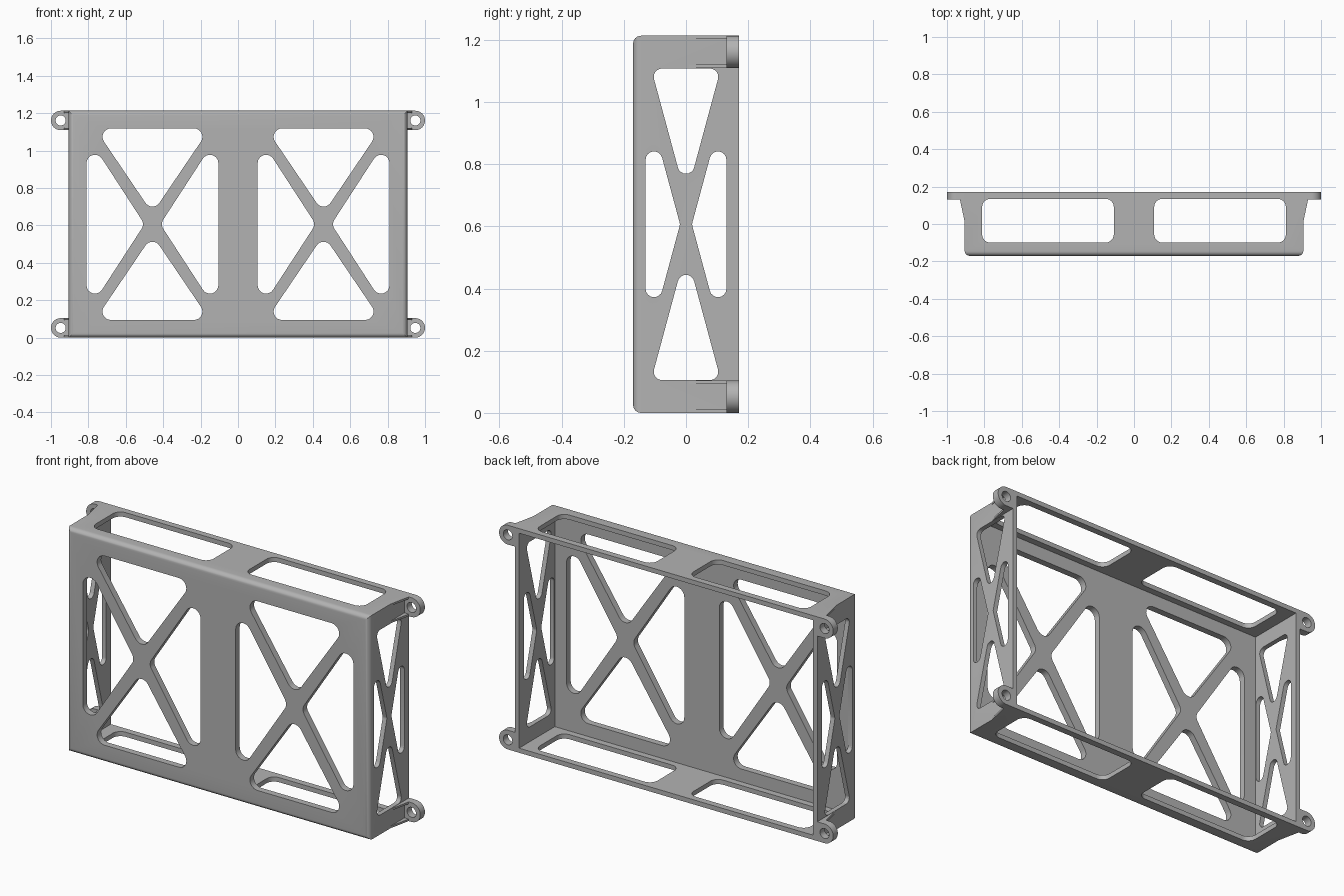
import bpy, bmesh, math
from mathutils import Vector

if "Cube" in bpy.data.objects:
    bpy.data.objects.remove(bpy.data.objects["Cube"], do_unlink=True)

W, D, H = 0.905, 0.17, 1.213      # half width, half depth, height
MID = H / 2
WALL, FACE = 0.025, 0.035         # side wall and front plate thickness

grey = bpy.data.materials.new("plain grey")
grey.use_nodes = True
grey.diffuse_color = (0.45, 0.45, 0.45, 1)
grey.node_tree.nodes["Principled BSDF"].inputs["Base Color"].default_value = (0.45, 0.45, 0.45, 1)


def make_object(name, bm):
    bmesh.ops.recalc_face_normals(bm, faces=bm.faces)
    mesh = bpy.data.meshes.new(name)
    bm.to_mesh(mesh)
    bm.free()
    mesh.materials.append(grey)
    ob = bpy.data.objects.new(name, mesh)
    bpy.context.collection.objects.link(ob)
    return ob


def rounded(points, r, steps=8):
    """Round every corner of a convex 2D outline with radius r."""
    out, n = [], len(points)
    for i in range(n):
        p = Vector(points[i])
        a = (Vector(points[i - 1]) - p).normalized()
        b = (Vector(points[(i + 1) % n]) - p).normalized()
        half = a.angle(b) / 2
        centre = p + (a + b).normalized() * (r / math.sin(half))
        t0 = p + a * (r / math.tan(half)) - centre
        t1 = p + b * (r / math.tan(half)) - centre
        sweep = math.atan2(t0.x * t1.y - t0.y * t1.x, t0.dot(t1))
        for k in range(steps + 1):
            s = sweep * k / steps
            out.append((centre.x + t0.x * math.cos(s) - t0.y * math.sin(s),
                        centre.y + t0.x * math.sin(s) + t0.y * math.cos(s)))
    return out


def prism(bm, outline, axis, lo, hi):
    """Extrude a 2D outline along an axis; outline is (y,z), (x,z) or (x,y)."""
    def place(p, d):
        c = list(p)
        c.insert(axis, d)
        return c
    a = [bm.verts.new(place(p, lo)) for p in outline]
    b = [bm.verts.new(place(p, hi)) for p in outline]
    bm.faces.new(a)
    bm.faces.new(b[::-1])
    for i in range(len(a)):
        j = (i + 1) % len(a)
        bm.faces.new((a[i], b[i], b[j], a[j]))


def rect(x0, x1, y0, y1):
    return [(x0, y0), (x1, y0), (x1, y1), (x0, y1)]


def cross_windows(cx, top, side):
    """Four triangles left open by an X brace: (half base, base offset, apex offset)."""
    tris = []
    for s in (1, -1):
        w, e, a = top
        tris.append([(cx - w, MID + s * e), (cx + w, MID + s * e), (cx, MID + s * a)])
        w, e, a = side
        tris.append([(cx + s * e, MID - w), (cx + s * e, MID + w), (cx + s * a, MID)])
    return tris


def cut(ob, bm):
    cutter = make_object("cutter", bm)
    cutter.hide_render = True
    mod = ob.modifiers.new("cut", 'BOOLEAN')
    mod.operation, mod.solver, mod.object = 'DIFFERENCE', 'EXACT', cutter
    bpy.context.view_layer.objects.active = ob
    bpy.ops.object.modifier_apply(modifier=mod.name)
    bpy.data.objects.remove(cutter, do_unlink=True)


def smooth(ob):
    bpy.ops.object.select_all(action='DESELECT')
    ob.select_set(True)
    bpy.context.view_layer.objects.active = ob
    bpy.ops.object.shade_smooth_by_angle(angle=math.radians(30))


# Tray shell with rounded front rim, open at the back
bm = bmesh.new()
prism(bm, rect(-W, W, 0, H), 1, -D, D)
rim = [e for e in bm.edges if all(v.co.y < 0 for v in e.verts)]
bmesh.ops.bevel(bm, geom=rim, offset=0.025, segments=6, profile=0.5, affect='EDGES')
shell = make_object("shell", bm)

bm = bmesh.new()
prism(bm, rect(-W + WALL, W - WALL, WALL, H - WALL), 1, -D + FACE, D + 0.1)
cut(shell, bm)

# Front X-braced windows
bm = bmesh.new()
for cx in (-0.4575, 0.4575):
    for tri in cross_windows(cx, (0.307, 0.512, 0.059), (0.478, 0.3525, 0.042)):
        prism(bm, rounded(tri, 0.045), 1, -D - 0.1, 0)
cut(shell, bm)

# Side X-braced windows
bm = bmesh.new()
for tri in cross_windows(0, (0.112, 0.501, 0.086), (0.411, 0.13, 0.019)):
    prism(bm, rounded(tri, 0.027), 0, -1.2, 1.2)
cut(shell, bm)

# Top and bottom slots
bm = bmesh.new()
for s in (-1, 1):
    x0, x1 = sorted((s * 0.108, s * 0.812))
    prism(bm, rounded(rect(x0, x1, -0.1, 0.135), 0.045), 2, -0.1, H + 0.1)
cut(shell, bm)
smooth(shell)

# Screw ears with holes, each backed by two tapered ribs
R, HOLE, EX = 0.052, 0.027, 0.948
for sx, side in ((1, "left"), (-1, "right")):
    for z, level in ((R, "lower"), (H - R, "upper")):
        arc = [(sx * (EX + R * math.cos(t)), z + R * math.sin(t))
               for t in (math.pi * (k / 20 - 0.5) for k in range(21))]
        bm = bmesh.new()
        prism(bm, [(sx * 0.89, z - R)] + arc + [(sx * 0.89, z + R)], 1, 0.13, D)
        ear = make_object(f"{level}_{side}_ear", bm)
        bm = bmesh.new()
        prism(bm, [(sx * EX + HOLE * math.cos(k * math.tau / 28),
                    z + HOLE * math.sin(k * math.tau / 28)) for k in range(28)], 1, 0, 0.3)
        cut(ear, bm)
        smooth(ear)
        bm = bmesh.new()
        for z0 in (z - R, z + R - 0.011):
            prism(bm, [(sx * 0.895, 0.01), (sx * W, 0.01), (sx * 0.931, 0.132),
                       (sx * 0.895, 0.132)], 2, z0, z0 + 0.011)
        make_object(f"{level}_{side}_ear_ribs", bm)
